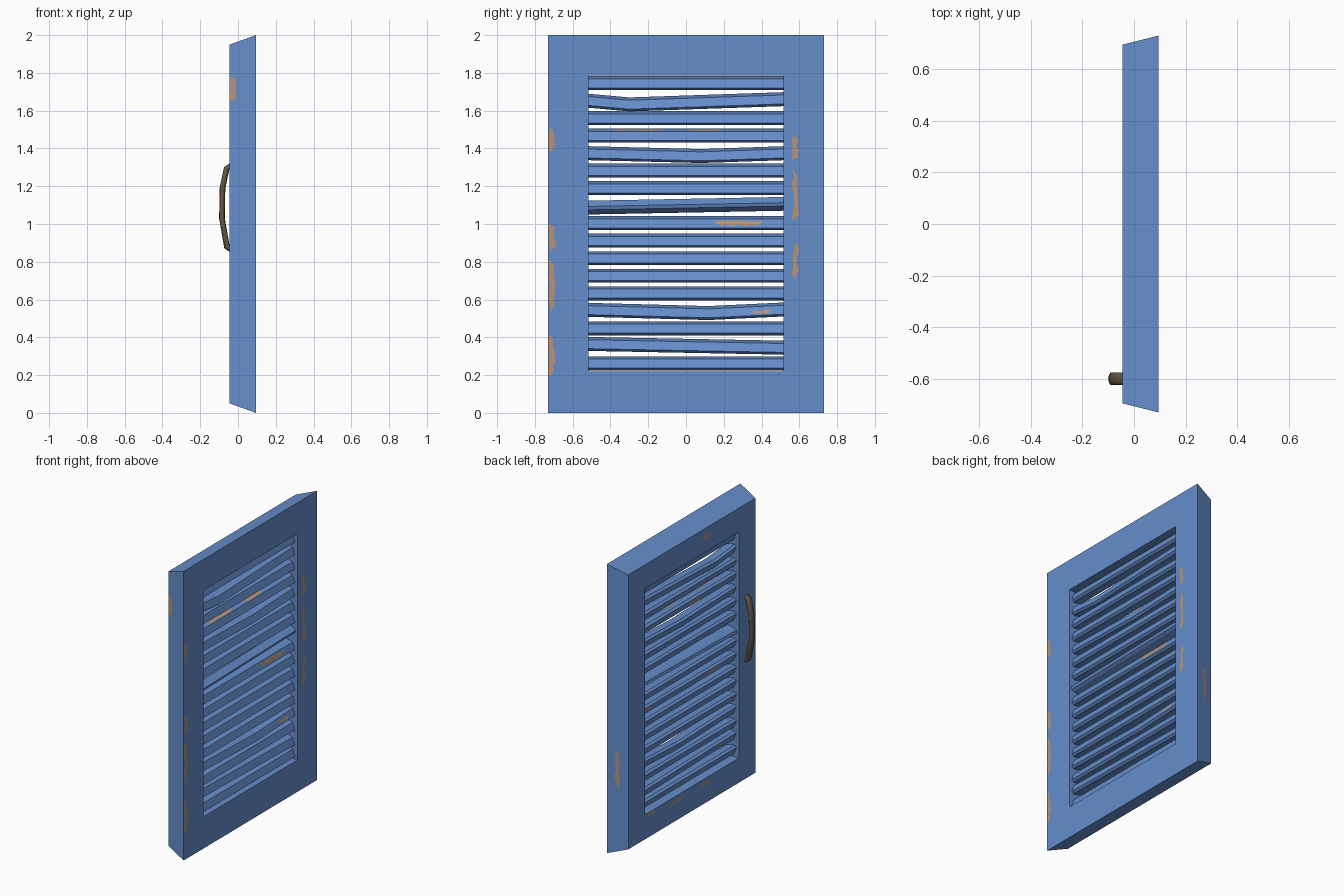
import bpy, bmesh, math, random
from mathutils import Vector, Matrix

random.seed(4)
old = bpy.data.objects.get("Cube")
if old:
    bpy.data.objects.remove(old, do_unlink=True)


def material(name, rgb):
    m = bpy.data.materials.new(name)
    m.use_nodes = True
    m.diffuse_color = (*rgb, 1)
    m.node_tree.nodes["Principled BSDF"].inputs["Base Color"].default_value = (*rgb, 1)
    return m


BLUE = material("blue paint", (0.13, 0.27, 0.60))
WOOD = material("bare wood", (0.50, 0.29, 0.18))
BRONZE = material("aged bronze", (0.13, 0.10, 0.065))


def skin(name, rings, mat, caps=True, loop=False):
    """Bridge a series of equal cross-section rings into one solid."""
    bm = bmesh.new()
    rows = [[bm.verts.new(p) for p in ring] for ring in rings]
    pairs = list(zip(rows, rows[1:])) + ([(rows[-1], rows[0])] if loop else [])
    for a, b in pairs:
        for k in range(len(a)):
            j = (k + 1) % len(a)
            bm.faces.new((a[k], a[j], b[j], b[k]))
    if caps:
        bm.faces.new(rows[0])
        bm.faces.new(rows[-1])
    bmesh.ops.recalc_face_normals(bm, faces=bm.faces)
    return finish(name, bm, mat)


def finish(name, bm, mat):
    mesh = bpy.data.meshes.new(name)
    bm.to_mesh(mesh)
    bm.free()
    mesh.materials.append(mat)
    ob = bpy.data.objects.new(name, mesh)
    bpy.context.collection.objects.link(ob)
    return ob


# Frame: bevelled outer sides, straight opening
BACK, FRONT = -0.045, 0.095


def rectangle(x, y, z0, z1):
    return [(x, -y, z0), (x, y, z0), (x, y, z1), (x, -y, z1)]


skin("frame", [rectangle(FRONT, 0.73, 0, 2), rectangle(BACK, 0.695, 0.05, 1.95),
               rectangle(BACK, 0.515, 0.22, 1.785), rectangle(FRONT, 0.515, 0.22, 1.785)],
     BLUE, caps=False, loop=True)

# Louvre slats: chamfered slanted profile, some bowed, sagging or twisted
half = [(-0.015, 0.037), (0.033, 0.022), (0.05, -0.025), (0.035, -0.037)]
profile = half + [(-x, -z) for x, z in half]
END = 0.52
warps = {1: (0.0, 0.01, 0.0, -0.01), 3: (0.12, 0.005, -0.012, 0.007),
         9: (0.0, -0.01, 0.0, 0.01), 12: (0.08, 0.0, -0.015, 0.0),
         15: (-0.3, 0.0, -0.02, 0.008)}
twists = {9: math.radians(-33)}


def slat_height(i, y):
    knee, a, b, c = warps.get(i, (0, 0, 0, 0))
    t = (y + END) / (knee + END) if y < knee else (y - knee) / (END - knee)
    shift = a + (b - a) * t if y < knee else b + (c - b) * t
    return 0.2625 + 0.0927 * i + shift


def slat_point(i, y, x, z):
    v = Matrix.Rotation(twists.get(i, 0), 3, "Y") @ Vector((x, 0, z))
    return Vector((0.025 + v.x, y, slat_height(i, y) + v.z))


for i in range(17):
    knee = warps.get(i, (0,))[0]
    skin(f"slat_{i + 1}", [[slat_point(i, y, *p) for p in profile]
                           for y in (-END, knee, END)], BLUE)

# Handle: flattened bent bar on the back
path = [(-0.03, 0.862), (-0.058, 0.875), (-0.085, 1.03), (-0.082, 1.19), (-0.06, 1.295), (-0.03, 1.312)]
rings = []
for k, (x, z) in enumerate(path):
    (x0, z0), (x1, z1) = path[max(k - 1, 0)], path[min(k + 1, len(path) - 1)]
    side = Vector((z1 - z0, 0, x0 - x1)).normalized()
    rings.append([Vector((x, -0.6, z)) + side * 0.015 * math.cos(a) + Vector((0, 0.026 * math.sin(a), 0))
                  for a in [math.tau * n / 10 for n in range(10)]])
handle = skin("handle", rings, BRONZE)
for poly in handle.data.polygons:
    poly.use_smooth = len(poly.vertices) == 4


# Worn paint: thin ragged patches
def patch(name, start, end, across, normal):
    """Ragged strip from start to end, spread along the across vector."""
    start, end, across = Vector(start), Vector(end), Vector(across)
    lift = Vector(normal).normalized() * 0.002
    bm = bmesh.new()
    n = 8
    rows = []
    for k in range(n + 1):
        c = start.lerp(end, k / n) + lift
        lo = random.uniform(0, 0.35)
        hi = random.uniform(0.6, 1) if 0 < k < n else lo + 0.15
        rows.append([bm.verts.new(c + across * lo), bm.verts.new(c + across * hi)])
    for a, b in zip(rows, rows[1:]):
        f = bm.faces.new((a[0], b[0], b[1], a[1]))
        f.normal_update()
        if f.normal.dot(lift) < 0:
            f.normal_flip()
    finish(name, bm, WOOD)


for z0, z1 in [(0.19, 0.41), (0.54, 0.81), (0.86, 1.0), (1.38, 1.51)]:
    patch("wear_front_edge", (FRONT, -0.73, z0), (FRONT, -0.73, z1), (0, 0.04, 0), (1, 0, 0))
for z0, z1 in [(0.71, 0.9), (1.02, 1.29), (1.34, 1.47)]:
    patch("wear_front_stile", (FRONT, 0.56, z0), (FRONT, 0.56, z1), (0, 0.04, 0), (1, 0, 0))
for y0, y1, z in [(-0.1, -0.2, 1.88), (0.5, 0.4, 0.19), (0.25, 0.1, 0.17), (-0.1, -0.2, 0.17)]:
    patch("wear_back_rail", (BACK, y0, z), (BACK, y1, z), (0, 0, 0.03), (-1, 0, 0))
patch("wear_right_side", (BACK, -0.695, 1.65), (BACK, -0.695, 1.78), (0.035, -0.00875, 0), (-0.25, -1, 0))
patch("wear_left_side", (0.01, 0.70875, 0.46), (0.01, 0.70875, 0.72), (0.035, 0.00875, 0), (-0.25, 1, 0))


def slat_wear(i, y0, y1, a, b):
    """Patch on the slat face between profile points a and b."""
    p, q, r = slat_point(i, y0, *a), slat_point(i, y1, *a), slat_point(i, y0, *b)
    normal = (q - p).cross(r - p)
    if normal.x * (a[0] + b[0]) < 0:
        normal.negate()
    patch("wear_slat", p, q, r - p, normal)


slat_wear(8, 0.15, 0.41, (0.035, 0.017), (0.047, -0.018))
slat_wear(3, 0.35, 0.45, (0.039, 0.005), (0.049, -0.022))
slat_wear(13, -0.4, -0.12, (0.0, 0.0325), (0.033, 0.022))
slat_wear(13, 0.0, 0.2, (0.0, 0.0325), (0.033, 0.022))
slat_wear(13, 0.0, -0.12, (-0.05, 0.025), (-0.04, -0.005))
slat_wear(7, -0.2, -0.34, (-0.05, 0.025), (-0.04, -0.005))
slat_wear(7, 0.5, 0.4, (-0.05, 0.025), (-0.04, -0.005))
